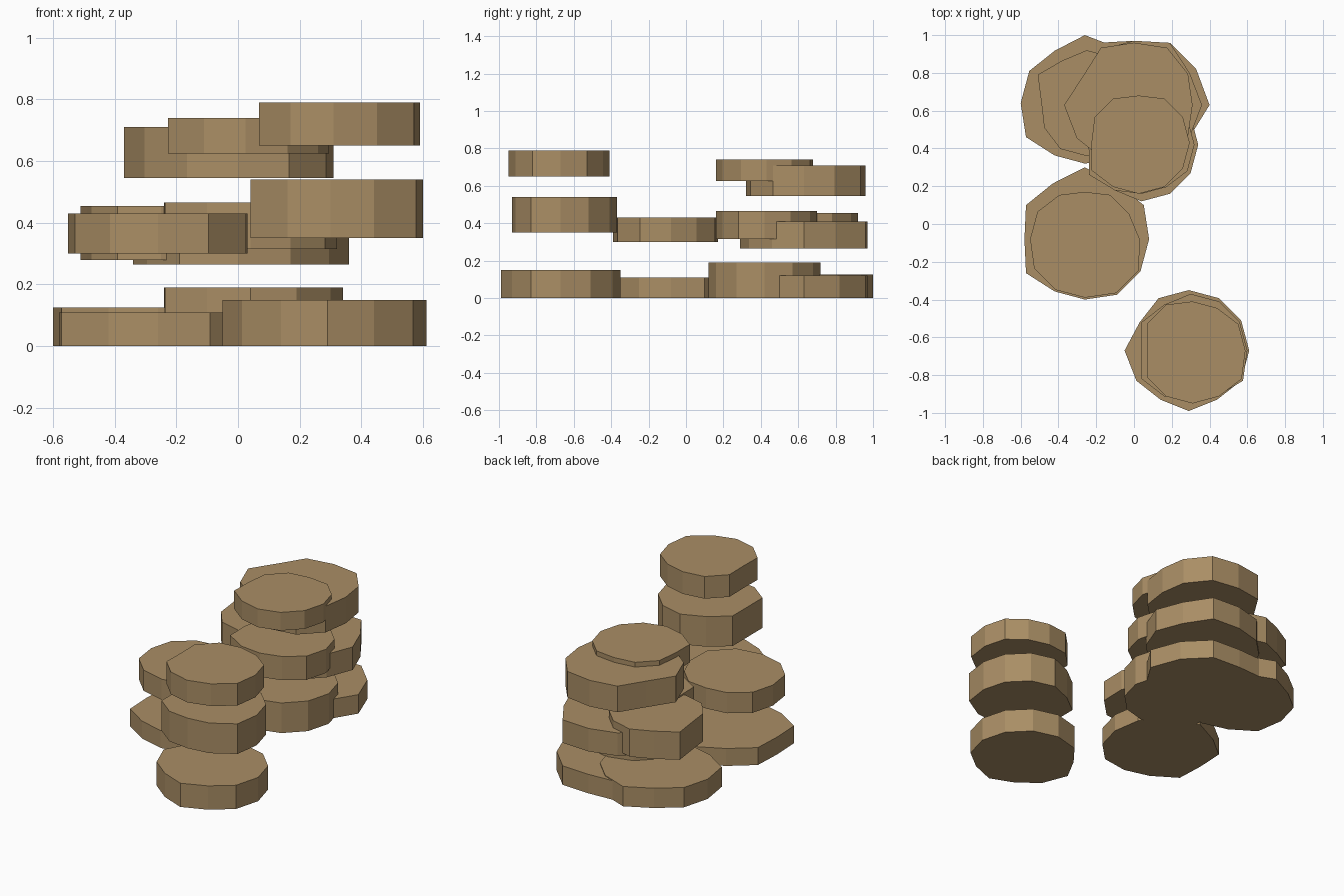
import bpy
import bmesh
import math

default_cube = bpy.data.objects.get("Cube")
if default_cube:
    bpy.data.objects.remove(default_cube, do_unlink=True)

# Single sandy brown colour
brown = bpy.data.materials.new("sandy_brown")
brown.use_nodes = True
colour = (0.4, 0.27, 0.13, 1)
brown.diffuse_color = colour
brown.node_tree.nodes["Principled BSDF"].inputs["Base Color"].default_value = colour

# Corners of every stone, anticlockwise from +x, and the size of one chip or bulge
CORNERS = "E ENE NNE N NNW WNW W WSW SSW S SSE ESE".split()
WEAR = 0.02


def stone(name, centre, bottom, top, radius, bulges="", chips=""):
    """Flat twelve-sided stone; each corner named in bulges or chips moves out or in."""
    bm = bmesh.new()
    outline = []
    for index, corner in enumerate(CORNERS):
        angle = math.tau * index / len(CORNERS)
        wear = bulges.split().count(corner) - chips.split().count(corner)
        reach = radius + WEAR * wear
        outline.append(bm.verts.new((centre[0] + reach * math.cos(angle),
                                     centre[1] + reach * math.sin(angle),
                                     bottom)))
    base = bm.faces.new(outline)
    extruded = bmesh.ops.extrude_face_region(bm, geom=[base], use_keep_orig=True)
    raised = [item for item in extruded["geom"] if isinstance(item, bmesh.types.BMVert)]
    bmesh.ops.translate(bm, verts=raised, vec=(0, 0, top - bottom))
    bmesh.ops.recalc_face_normals(bm, faces=bm.faces[:])
    mesh = bpy.data.meshes.new(name)
    bm.to_mesh(mesh)
    bm.free()
    mesh.materials.append(brown)
    bpy.context.scene.collection.objects.link(bpy.data.objects.new(name, mesh))


# Front stack
front = (0.3, -0.67)
stone("front_stack_bottom", (0.29, -0.67), 0, 0.15, 0.32,
      bulges="W", chips="WNW SSW SSE")
stone("front_stack_middle", front, 0.35, 0.54, 0.3,
      bulges="ESE", chips="NNW W W SSW S S SSE")
stone("front_stack_top", (0.31, -0.67), 0.65, 0.79, 0.28,
      bulges="ESE", chips="NNE N W W")

# Side stack
side = (-0.26, -0.08)
stone("side_stack_bottom", side, 0, 0.11, 0.34,
      bulges="ENE N N WNW WSW", chips="W SSW S")
stone("side_stack_top", side, 0.3, 0.43, 0.29,
      bulges="WSW SSW S SSE SSE ESE ESE", chips="ENE NNE N N NNW")

# Rear cluster: an outer, a back and a near pile
outer = (-0.25, 0.64)
back = (0, 0.63)
near = (0.04, 0.42)
stone("rear_outer_bottom", (-0.26, 0.64), 0, 0.125, 0.34,
      bulges="N WSW", chips="NNW SSW S")
stone("rear_back_bottom", back, 0, 0.12, 0.34,
      bulges="E E E ENE ENE NNE NNE NNW NNW")
stone("rear_near_bottom", near, 0, 0.19, 0.3,
      bulges="WSW", chips="W SSW")
stone("rear_outer_middle", outer, 0.28, 0.455, 0.28,
      bulges="WNW", chips="NNW W W WSW")
stone("rear_back_middle", back, 0.265, 0.41, 0.34,
      bulges="E NNE NNE SSW SSW")
stone("rear_near_middle", near, 0.315, 0.465, 0.28,
      bulges="WSW WSW", chips="S SSE")
stone("rear_back_top", back, 0.545, 0.71, 0.33,
      bulges="NNE NNW W W WSW", chips="E WNW S")
stone("rear_near_top", (0.025, 0.43), 0.625, 0.74, 0.27,
      bulges="WSW", chips="N W")
